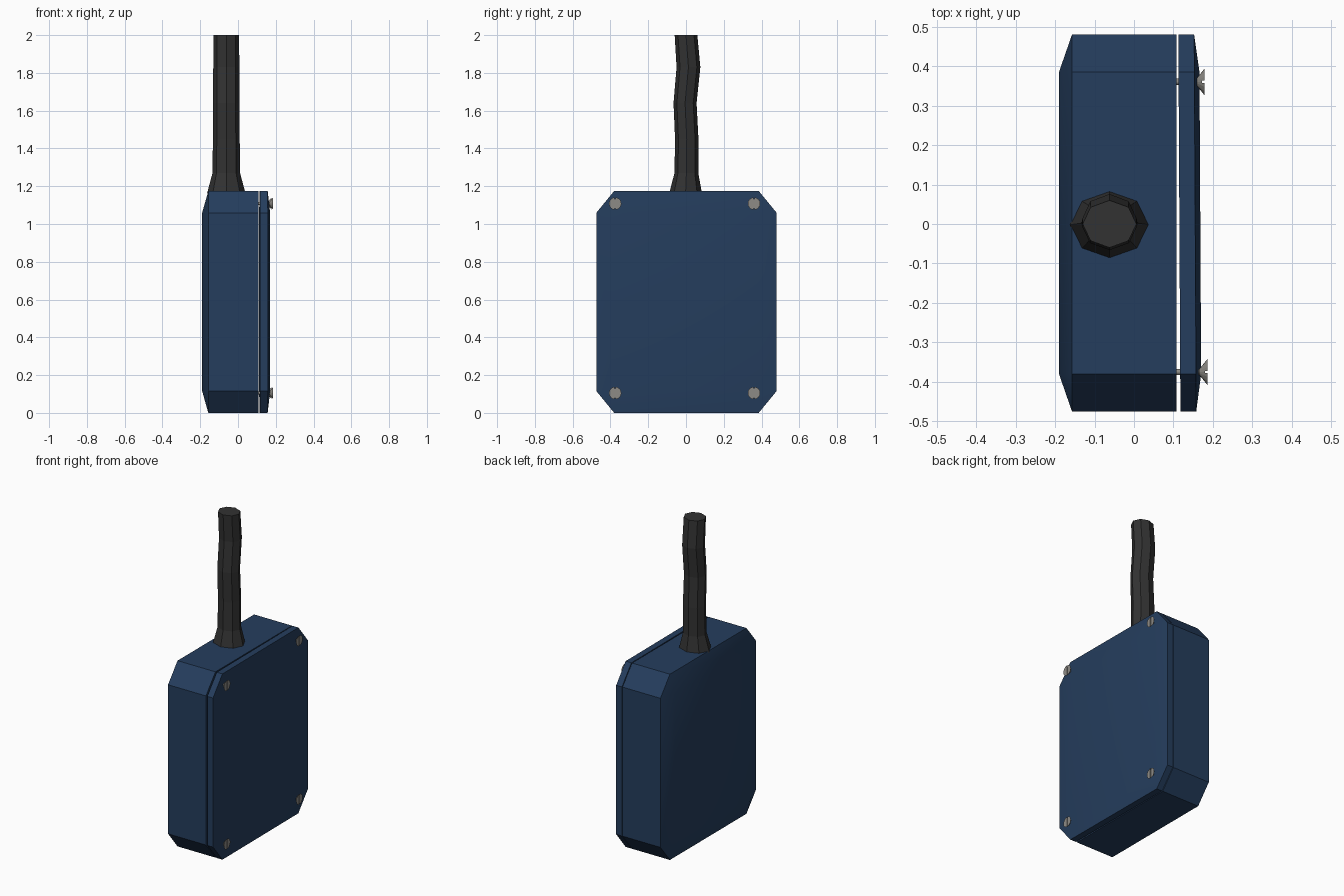
import bpy, bmesh, math
from mathutils import Vector

if "Cube" in bpy.data.objects:
    bpy.data.objects.remove(bpy.data.objects["Cube"])


def material(name, rgb):
    m = bpy.data.materials.new(name)
    m.diffuse_color = (*rgb, 1)
    m.use_nodes = True
    m.node_tree.nodes["Principled BSDF"].inputs["Base Color"].default_value = m.diffuse_color
    return m


BLUE = material("blue_paint", (0.018, 0.047, 0.11))
BLACK = material("black_rubber", (0.032, 0.032, 0.032))
STEEL = material("screw_metal", (0.27, 0.26, 0.24))


def finish(name, bm, mat=None, smooth=False):
    bmesh.ops.recalc_face_normals(bm, faces=bm.faces[:])
    mesh = bpy.data.meshes.new(name)
    bm.to_mesh(mesh)
    bm.free()
    ob = bpy.data.objects.new(name, mesh)
    bpy.context.collection.objects.link(ob)
    if mat:
        mesh.materials.append(mat)
    if smooth:
        bpy.ops.object.select_all(action='DESELECT')
        ob.select_set(True)
        bpy.context.view_layer.objects.active = ob
        bpy.ops.object.shade_smooth_by_angle(angle=math.radians(30))
    return ob


def bridge(bm, a, b):
    n = len(a)
    for i in range(n):
        bm.faces.new((a[i], a[(i + 1) % n], b[(i + 1) % n], b[i]))


def loft(name, rings, mat):
    """Skin a list of rings of points and cap both ends."""
    bm = bmesh.new()
    vs = [[bm.verts.new(p) for p in r] for r in rings]
    for a, b in zip(vs, vs[1:]):
        bridge(bm, a, b)
    bm.faces.new(vs[0])
    bm.faces.new(vs[-1])
    return finish(name, bm, mat)


# Chamfered octagon outline and the raised inner panel of the case (y, z)
Y0, Y1, Z0, Z1 = -0.475, 0.48, 0.0, 1.175
CY, CZ = 0.095, 0.116
A, B, C, D = Y0 + CY, Y1 - CY, Z0 + CZ, Z1 - CZ
OUTLINE = [(Y1, D), (B, Z1), (A, Z1), (Y0, D), (Y0, C), (A, Z0), (B, Z0), (Y1, C)]
PANEL = [(B, D), (A, D), (A, C), (B, C)]


def shell(name, x_flat, x_rim, x_panel, shear=0.0):
    bm = bmesh.new()

    def ring(x, pts):
        return [bm.verts.new((x + shear * y, y, z)) for y, z in pts]
    flat, rim, panel = ring(x_flat, OUTLINE), ring(x_rim, OUTLINE), ring(x_panel, PANEL)
    bridge(bm, flat, rim)
    bm.faces.new(flat)
    bm.faces.new(panel)
    for i in range(4):
        j = (i + 1) % 4
        bm.faces.new((rim[2 * i], rim[2 * i + 1], panel[i]))
        bm.faces.new((rim[2 * i + 1], rim[2 * j], panel[j], panel[i]))
    return finish(name, bm, BLUE, True)


# Case body and slightly skewed lid
TILT = -0.0055
shell("case_body", 0.108, -0.157, -0.19)
shell("case_lid", 0.115, 0.155, 0.168, TILT)

# Cable with flared strain relief: z, centre y, radius x, radius y
CABLE = [(1.165, -0.002, 0.101, 0.086), (1.27, 0.002, 0.073, 0.063),
         (1.45, 0.004, 0.071, 0.062), (1.64, -0.005, 0.070, 0.061),
         (1.83, 0.013, 0.069, 0.063), (2.0, 0.0, 0.068, 0.060)]
loft("cable", [[(-0.062 + rx * math.cos(i * math.pi / 4),
                 cy + ry * math.sin(i * math.pi / 4), z) for i in range(8)]
               for z, cy, rx, ry in CABLE], BLACK)

# Countersunk slotted screws
SIDES = 16
for k, (y, z) in enumerate([(-0.375, 0.105), (0.36, 0.105), (-0.375, 1.108), (0.36, 1.108)]):
    tip = 0.186 if y < 0 else 0.178
    profile = [(0.10, 0.008), (tip - 0.02, 0.008), (tip, 0.033)]
    screw = loft(f"screw_{k + 1}", [[(x, y + r * math.cos(t * math.tau / SIDES),
                                      z + r * math.sin(t * math.tau / SIDES))
                                     for t in range(SIDES)] for x, r in profile], STEEL)
    bm = bmesh.new()
    bmesh.ops.create_cube(bm, size=1)
    bmesh.ops.scale(bm, vec=(0.012, 0.006, 0.1), verts=bm.verts)
    bmesh.ops.translate(bm, vec=Vector((tip, y, z)), verts=bm.verts)
    cutter = finish(f"slot_cutter_{k + 1}", bm)
    cutter.hide_render = True
    cutter.hide_set(True)
    cut = screw.modifiers.new("slot", 'BOOLEAN')
    cut.operation = 'DIFFERENCE'
    cut.solver = 'EXACT'
    cut.object = cutter
